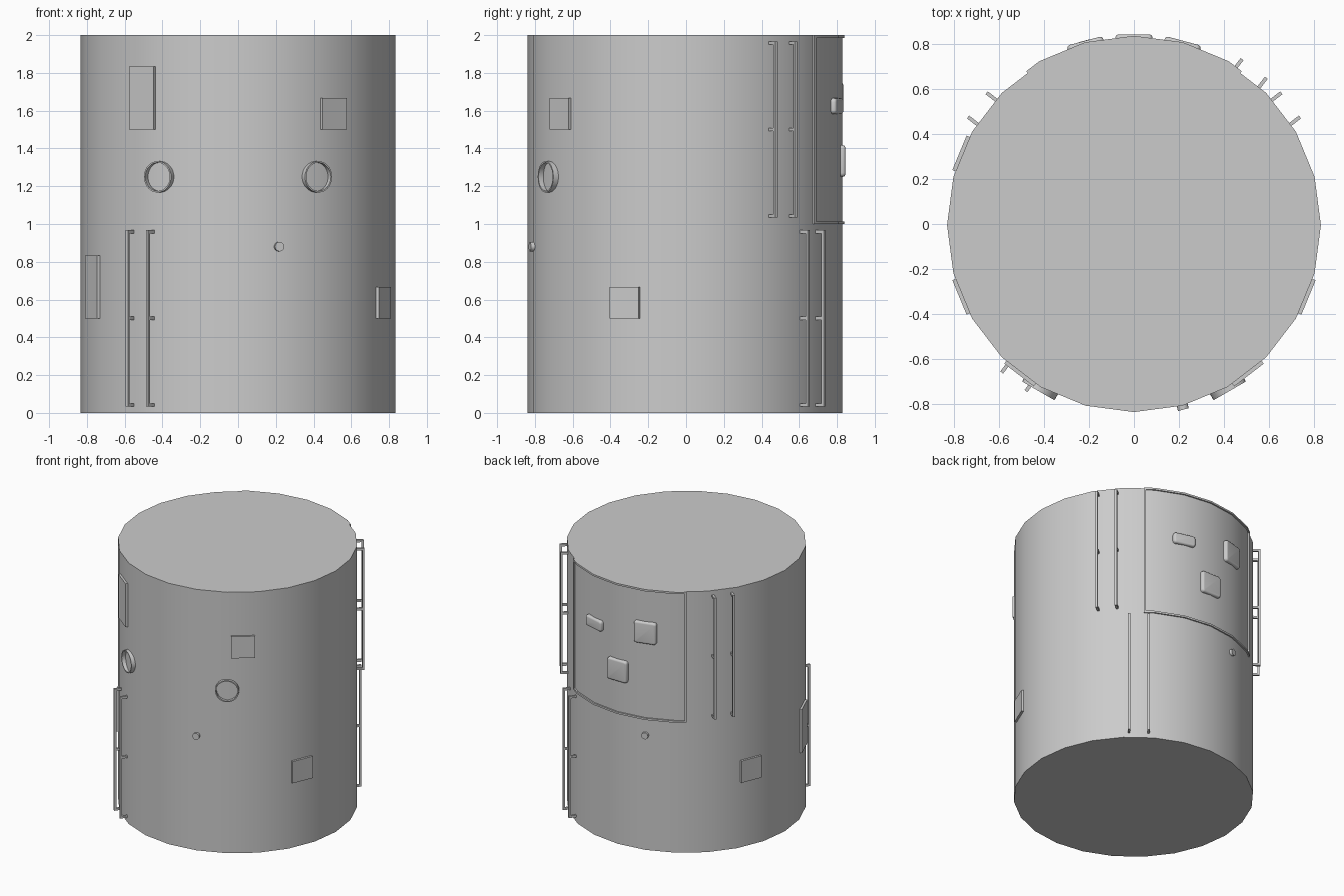
import bpy, bmesh, math
from mathutils import Matrix, Vector

old = bpy.data.objects.get("Cube")
if old:
    bpy.data.objects.remove(old)

R, SIDES, CY = 0.833, 24, -0.005
STEP = 2 * math.pi / SIDES
FLAT = R * math.cos(STEP / 2)          # distance to the middle of a facet

grey = bpy.data.materials.new("hull grey")
grey.use_nodes = True
COLOUR = (0.6, 0.6, 0.6, 1)
grey.diffuse_color = COLOUR
grey.node_tree.nodes["Principled BSDF"].inputs["Base Color"].default_value = COLOUR


def finish(bm, name, smooth=True):
    bmesh.ops.recalc_face_normals(bm, faces=bm.faces)
    mesh = bpy.data.meshes.new(name)
    bm.to_mesh(mesh)
    bm.free()
    ob = bpy.data.objects.new(name, mesh)
    bpy.context.collection.objects.link(ob)
    mesh.materials.append(grey)
    if smooth:
        bpy.ops.object.select_all(action='DESELECT')
        ob.select_set(True)
        bpy.context.view_layer.objects.active = ob
        bpy.ops.object.shade_smooth_by_angle(angle=math.radians(35))
    return ob


def wall(deg, z):
    """Frame on the wall: x outward, y along the wall, z up."""
    return Matrix.Translation((0, CY, z)) @ Matrix.Rotation(math.radians(deg), 4, 'Z')


def add_box(bm, frame, lo, hi):
    lo, hi = Vector(lo), Vector(hi)
    place = Matrix.Translation((lo + hi) / 2) @ Matrix.Diagonal((*(hi - lo), 1))
    return bmesh.ops.create_cube(bm, size=1, matrix=frame @ place)["verts"]


# Main drum
bm = bmesh.new()
bmesh.ops.create_cone(bm, cap_ends=True, segments=SIDES, radius1=R, radius2=R, depth=2,
                      matrix=Matrix.Translation((0, CY, 1)))
finish(bm, "drum")


# Flat cover plates, each on one facet
def plate(name, deg, z, height):
    bm = bmesh.new()
    add_box(bm, wall(deg, z), (FLAT - 0.02, -0.083, 0), (FLAT + 0.016, 0.083, height))
    finish(bm, name, False)


plate("upper_left_plate", -52.5, 1.5, 0.167)
plate("lower_left_plate", -22.5, 0.5, 0.167)
plate("upper_right_plate", 232.5, 1.5, 0.333)
plate("lower_right_plate", 202.5, 0.5, 0.333)
plate("rear_plate", 157.5, 0.5, 0.167)


# Handrail pairs: an upright on three stubs
def rails(name, deg, z):
    bm = bmesh.new()
    t = 0.008
    for side in (-0.068, 0.068):
        add_box(bm, wall(deg, z), (0.864, side - t, 0.035), (0.88, side + t, 0.967))
        for h in (0.043, 0.501, 0.959):
            add_box(bm, wall(deg, z), (FLAT - 0.01, side - t, h - t), (0.866, side + t, h + t))
    finish(bm, name, False)


rails("upper_left_rails", 37.5, 1)
rails("upper_right_rails", 142.5, 1)
rails("rear_lower_rails", 52.5, 0)
rails("front_lower_rails", 232.5, 0)


# Window rings: an open collar spun around the outward axis
def ring(name, deg):
    bm = bmesh.new()
    profile = [(0.81, 0.083), (0.853, 0.083), (0.853, 0.075), (0.81, 0.075)]
    verts = [bm.verts.new((x, r, 0)) for x, r in profile]
    edges = [bm.edges.new((verts[i], verts[i - 1])) for i in range(4)]
    bmesh.ops.spin(bm, geom=verts + edges, cent=(0, 0, 0), axis=(1, 0, 0),
                   angle=2 * math.pi, steps=32, use_merge=True)
    bmesh.ops.remove_doubles(bm, verts=bm.verts, dist=0.0001)
    bm.transform(wall(deg, 1.25))
    finish(bm, name)


ring("left_window_ring", -60)
ring("right_window_ring", 240)

# Small round knobs
for name, deg in (("front_knob", -75), ("rear_knob", 105)):
    bm = bmesh.new()
    bmesh.ops.create_cone(bm, cap_ends=True, segments=16, radius1=0.025, radius2=0.025, depth=0.05,
                          matrix=wall(deg, 0.88) @ Matrix.Translation((0.826, 0, 0))
                          @ Matrix.Rotation(math.pi / 2, 4, 'Y'))
    finish(bm, name)


# Raised frame of the rear hatch, following the facets
def arc_strip(bm, angles, z0, z1, rise):
    rows = []
    for deg in angles:
        a = math.radians(deg)
        r = FLAT / math.cos((a % STEP) - STEP / 2)
        d = Vector((math.cos(a), math.sin(a), 0))
        rows.append([bm.verts.new(d * (r + k) + Vector((0, CY, z)))
                     for k, z in ((-0.01, z0), (rise, z0), (rise, z1), (-0.01, z1))])
    for a, b in zip(rows, rows[1:]):
        for i in range(4):
            bm.faces.new((a[i - 1], a[i], b[i], b[i - 1]))
    bm.faces.new(rows[0])
    bm.faces.new(rows[-1])


bm = bmesh.new()
span = [55, 60, 75, 90, 105, 120, 125]
arc_strip(bm, span, 1.0, 1.014, 0.0105)
arc_strip(bm, span, 1.986, 2.0, 0.0105)
arc_strip(bm, [55, 56], 1.014, 1.986, 0.0105)
arc_strip(bm, [124, 125], 1.014, 1.986, 0.0105)
finish(bm, "rear_hatch_frame")


# Rounded pads on the hatch
def pad(name, deg, z, height):
    bm = bmesh.new()
    add_box(bm, wall(deg, z), (0.79, -0.083, 0), (0.85, 0.083, height))
    out = wall(deg, 0).to_3x3() @ Vector((1, 0, 0))
    sides = [e for e in bm.edges if abs((e.verts[0].co - e.verts[1].co).normalized().dot(out)) > 0.9]
    bmesh.ops.bevel(bm, geom=sides, offset=0.02, segments=4, profile=0.5, affect='EDGES')
    front = max(bm.faces, key=lambda f: f.calc_center_median().dot(out))
    bmesh.ops.bevel(bm, geom=list(front.edges), offset=0.015, segments=4, profile=0.5, affect='EDGES')
    finish(bm, name)


pad("left_pad", 75, 1.583, 0.083)
pad("middle_pad", 90, 1.25, 0.167)
pad("right_pad", 105, 1.583, 0.167)
